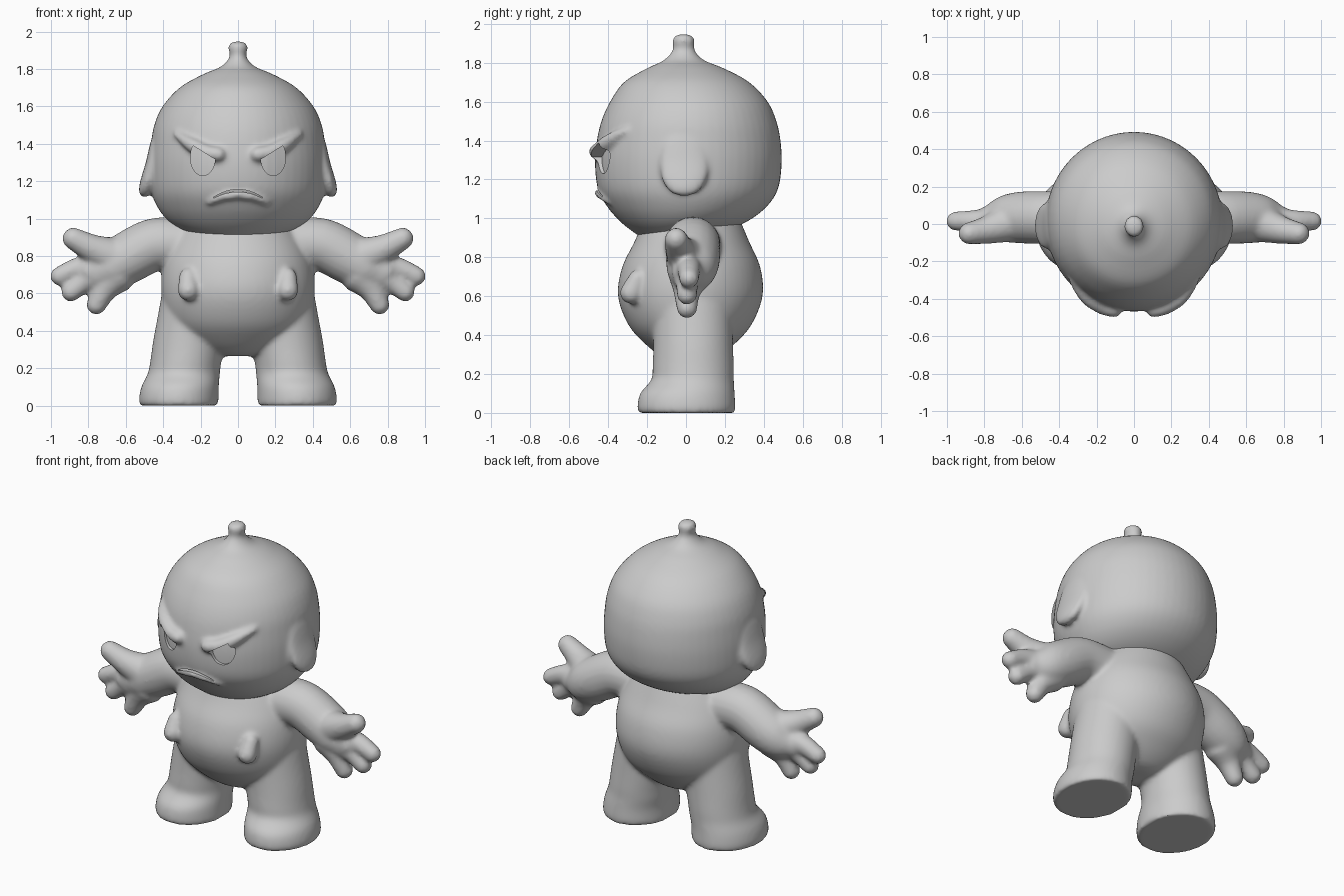
import bpy
import bmesh
import math
from mathutils import Vector
from mathutils.bvhtree import BVHTree

if "Cube" in bpy.data.objects:
    bpy.data.objects.remove(bpy.data.objects["Cube"])

clay = bpy.data.materials.new("clay_grey")
clay.use_nodes = True
GREY = (0.6, 0.6, 0.6, 1)
clay.diffuse_color = GREY
clay.node_tree.nodes["Principled BSDF"].inputs["Base Color"].default_value = GREY


def spline(rows, steps):
    """Smooth interpolation through rows of numbers."""
    rows = [Vector(r) for r in rows]
    out = []
    for i in range(len(rows) - 1):
        b, c = rows[i], rows[i + 1]
        a = rows[i - 1] if i else b
        d = rows[i + 2] if i + 2 < len(rows) else c
        for k in range(steps):
            t = k / steps
            out.append(b + (c - a) * (t / 2) + (a * 2 - b * 5 + c * 4 - d) * (t * t / 2)
                       + (b * 3 - a - c * 3 + d) * (t ** 3 / 2))
    return out + [rows[-1]]


def skin(bm, rings):
    """Join rings of points into a closed solid."""
    rings = [[bm.verts.new(p) for p in ring] for ring in rings]
    seg = len(rings[0])
    for low, high in zip(rings, rings[1:]):
        for k in range(seg):
            n = (k + 1) % seg
            bm.faces.new((low[k], low[n], high[n], high[k]))
    bm.faces.new(rings[0][::-1])
    bm.faces.new(rings[-1])


def circle(seg):
    return [(math.cos(2 * math.pi * k / seg), math.sin(2 * math.pi * k / seg))
            for k in range(seg)]


def loft(bm, rows, side=1):
    """Stacked ellipses: x, y, z, x radius, y radius."""
    skin(bm, [[(side * (x + rx * c), y + ry * s, z) for c, s in circle(56)]
              for x, y, z, rx, ry in spline(rows, 4)])


def limb(bm, rows, side=1):
    """Round-ended tapered tube along x, y, z, radius."""
    pts = spline(rows, 4)
    last = len(pts) - 1
    rings = []
    for i, p in enumerate(pts):
        t = (pts[min(i + 1, last)].xyz - pts[max(i - 1, 0)].xyz).normalized()
        u = t.cross(Vector((0, 1, 0))).normalized()
        v = t.cross(u)
        tilts = [0]
        if i == 0:
            tilts = [-80, -60, -40, -20, 0]
        elif i == last:
            tilts = [0, 20, 40, 60, 80]
        for a in map(math.radians, tilts):
            ring = []
            for c, s in circle(20):
                q = p.xyz + ((u * c + v * s) * math.cos(a) + t * math.sin(a)) * p.w
                ring.append((side * q.x, q.y, q.z))
            rings.append(ring)
    skin(bm, rings)


def to_object(bm, name):
    bmesh.ops.recalc_face_normals(bm, faces=bm.faces)
    mesh = bpy.data.meshes.new(name)
    bm.to_mesh(mesh)
    bm.free()
    ob = bpy.data.objects.new(name, mesh)
    bpy.context.collection.objects.link(ob)
    return ob


def bake(ob):
    mesh = bpy.data.meshes.new_from_object(
        ob.evaluated_get(bpy.context.evaluated_depsgraph_get()))
    ob.modifiers.clear()
    ob.data = mesh


def fuse(ob, softness):
    """Merge the overlapping parts and soften the joins."""
    merge = ob.modifiers.new("merge", "REMESH")
    merge.mode = "VOXEL"
    merge.voxel_size = 0.013
    soft = ob.modifiers.new("soften", "SMOOTH")
    soft.factor = 0.5
    soft.iterations = softness
    bake(ob)


def finish(ob):
    ob.data.materials.clear()
    ob.data.materials.append(clay)
    bpy.ops.object.select_all(action="DESELECT")
    ob.select_set(True)
    bpy.context.view_layer.objects.active = ob
    bpy.ops.object.shade_smooth_by_angle(angle=math.radians(40))


# Torso, legs and arms
bm = bmesh.new()
loft(bm, [(0, .02, .265, .08, .08), (0, .02, .285, .18, .14), (0, .02, .35, .29, .225),
          (0, .02, .45, .375, .315), (0, .022, .6, .41, .372), (0, .027, .75, .4, .355),
          (0, .03, .88, .35, .295), (0, .03, 1, .27, .245)])
for s in (1, -1):
    # Leg with foot
    loft(bm, [(.315, .002, 0, .21, .247), (.317, .002, .03, .213, .252),
              (.31, .007, .1, .207, .243), (.29, .034, .17, .193, .212),
              (.28, .037, .23, .19, .209), (.26, .037, .35, .193, .205),
              (.235, .035, .5, .19, .205), (.2, .03, .7, .19, .21)], s)
    # Arm and palm
    limb(bm, [(.3, .035, .86, .145), (.45, .035, .86, .142), (.6, .035, .785, .139),
              (.7, .025, .735, .124), (.78, .01, .72, .085)], s)
    # Thumb and three fingers
    limb(bm, [(.66, .01, .79, .11), (.78, -.03, .84, .077), (.88, -.05, .893, .06)], s)
    limb(bm, [(.76, .01, .74, .08), (.86, .015, .732, .06), (.953, .015, .692, .052)], s)
    limb(bm, [(.75, .005, .7, .08), (.82, .005, .665, .06), (.893, .005, .608, .053)], s)
    limb(bm, [(.66, .015, .69, .105), (.715, .005, .62, .07), (.757, .005, .539, .054)], s)
    # Belly nub
    limb(bm, [(.268, -.25, .69, .047), (.267, -.268, .65, .053), (.266, -.283, .617, .058)], s)
body = to_object(bm, "body")
fuse(body, 10)
finish(body)

# Skull with stalk
bm = bmesh.new()
loft(bm, [(0, -.08, .885, .06, .04), (0, -.07, .9, .19, .15), (0, -.035, .94, .3, .25),
          (0, -.01, .99, .375, .335), (0, .005, 1.06, .43, .41), (0, .01, 1.15, .465, .463),
          (0, .012, 1.28, .473, .48), (0, .014, 1.4, .465, .472), (0, .015, 1.5, .448, .45),
          (0, .015, 1.6, .403, .405), (0, .003, 1.7, .312, .322), (0, -.003, 1.77, .19, .2),
          (0, -.01, 1.81, .095, .108), (0, -.012, 1.85, .053, .065), (0, -.012, 1.88, .044, .054),
          (0, -.012, 1.91, .053, .058), (0, -.012, 1.935, .046, .048),
          (0, -.012, 1.948, .015, .015)])
skull = BVHTree.FromBMesh(bm)


def face_y(x, z):
    return skull.ray_cast(Vector((x, -2, z)), Vector((0, 1, 0)))[0].y


def on_face(pts):
    """Place x, z, lift, radius points on the face."""
    return [(x, face_y(x, z) - lift, z, r) for x, z, lift, r in pts]


def recess(cutter, columns, depth, rows):
    """Cutter piece following the face, from columns of x, low z, high z."""
    rings = []
    for x, lo, hi in columns:
        zs = [lo + (hi - lo) * k / rows for k in range(rows + 1)]
        rings.append([(x, face_y(x, z) + depth, z) for z in zs]
                     + [(x, -.7, z) for z in reversed(zs)])
    skin(cutter, rings)


cutter_bm = bmesh.new()
for s in (1, -1):
    # Ear flap, flaring out towards its lower edge
    loft(bm, [(.43, -.01, 1.47, .015, .05), (.442, -.01, 1.4, .028, .1),
              (.46, -.01, 1.3, .033, .12), (.483, -.01, 1.21, .037, .117),
              (.494, -.01, 1.155, .036, .09), (.498, -.01, 1.127, .026, .058),
              (.5, -.01, 1.116, .01, .02)], s)
    # Angry brow
    limb(bm, on_face([(.105, 1.343, .008, .039), (.165, 1.352, .012, .041),
                      (.235, 1.387, .014, .038), (.29, 1.424, .008, .028),
                      (.335, 1.456, -.004, .016)]), s)
    # Eye opening under the brow
    cols = []
    for k in range(1, 28):
        a = math.pi * k / 28
        x, h = .188 - .067 * math.cos(a), .098 * math.sin(a)
        top = min(1.328 + h, 1.315 + (x - .12) * .62)
        cols.append((s * x, 1.328 - h, max(top, 1.33 - h)))
    recess(cutter_bm, cols, .018, 8)

# Frowning lip and mouth slit
arc = [k / 8 for k in range(-8, 9)]
limb(bm, on_face([(.155 * t, 1.127 - .042 * t * t, .002, .023 - .008 * t * t) for t in arc]))
recess(cutter_bm, [(.13 * t, 1.143 - .034 * t * t, 1.156 - .042 * t * t) for t in arc], .02, 3)

head = to_object(bm, "head")
fuse(head, 7)
cutter = to_object(cutter_bm, "face_cutter")
cutter.hide_render = True
cut = head.modifiers.new("cut", "BOOLEAN")
cut.operation = "DIFFERENCE"
cut.solver = "MANIFOLD"
cut.object = cutter
bake(head)
bpy.data.objects.remove(cutter)
finish(head)
